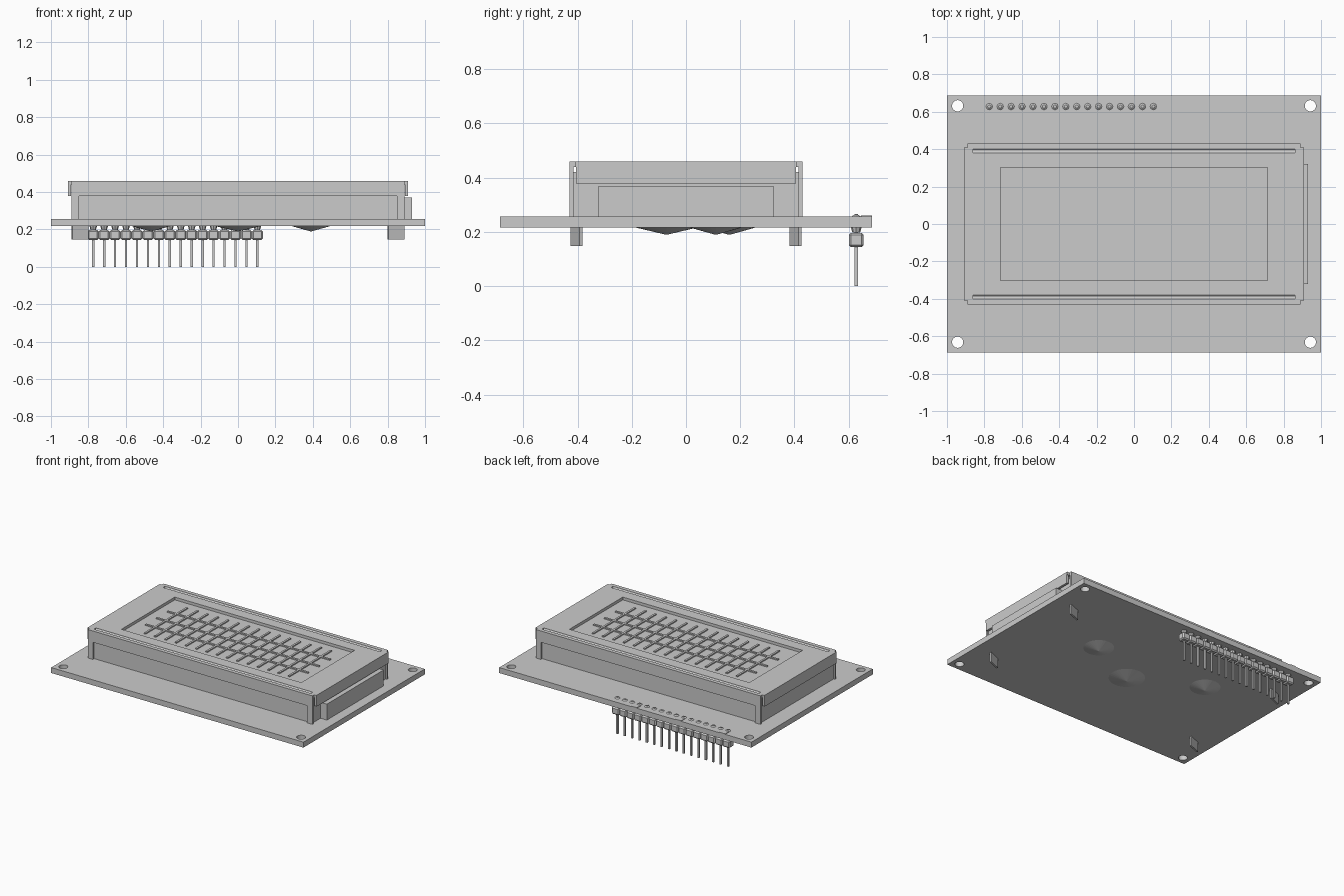
import bpy
from math import radians
from mathutils import Matrix

cube = bpy.data.objects.get("Cube")
if cube:
    bpy.data.objects.remove(cube, do_unlink=True)

grey = bpy.data.materials.new("plain_grey")
GREY = (0.6, 0.6, 0.6, 1)
grey.diffuse_color = GREY
grey.use_nodes = True
grey.node_tree.nodes["Principled BSDF"].inputs["Base Color"].default_value = GREY


def finish(name):
    ob = bpy.context.object
    ob.name = name
    ob.data.materials.append(grey)
    return ob


def box(name, x, y, z, turn=0):
    """Box from three (low, high) ranges, optionally turned about z."""
    mid = [sum(r) / 2 for r in (x, y, z)]
    bpy.ops.mesh.primitive_cube_add(size=1, location=mid, rotation=(0, 0, turn))
    ob = finish(name)
    ob.data.transform(Matrix.Diagonal([r[1] - r[0] for r in (x, y, z)] + [1]))
    return ob


def cone(name, at, r1, r2, depth, sides=24, rot=(0, 0, 0)):
    bpy.ops.mesh.primitive_cone_add(vertices=sides, radius1=r1, radius2=r2,
                                    depth=depth, location=at, rotation=rot)
    return finish(name)


def cut(target, cutters):
    """Subtract each cutter, then discard it."""
    bpy.context.view_layer.objects.active = target
    for c in cutters:
        c.hide_render = True
        mod = target.modifiers.new("cut", "BOOLEAN")
        mod.object, mod.operation, mod.solver = c, "DIFFERENCE", "EXACT"
        bpy.ops.object.modifier_apply(modifier=mod.name)
        bpy.data.objects.remove(c, do_unlink=True)


SIGNS = (-1, 1)
CORNERS = [(sx, sy) for sx in SIGNS for sy in SIGNS]
BOTTOM, TOP = 0.217, 0.256      # board faces
FLAP, LID, CROWN = 0.379, 0.44, 0.46


def span(s, a, b):
    return sorted((s * a, s * b))


# Circuit board with mounting holes
board = box("circuit_board", (-1, 1), (-0.687, 0.687), (BOTTOM, TOP))
cut(board, [cone("hole", (sx * 0.943, sy * 0.632, 0.24), 0.03, 0.03, 0.2, 32)
            for sx, sy in CORNERS])

# Display body, glass and side light
box("display_body", (-0.88, 0.88), (-0.415, 0.415), (TOP, 0.42))
box("display_glass", (-0.88, 0.88), (-0.4, 0.4), (0.42, LID))
box("side_light", (0.87, 0.93), (-0.322, 0.322), (TOP, 0.37))

# Bezel lid with window, notched corners and pressed grooves
lid = box("bezel_lid", (-0.908, 0.908), (-0.43, 0.43), (LID, CROWN))
cutters = [box("window", (-0.713, 0.713), (-0.302, 0.302), (0.4, 0.5))]
cutters += [box("notch", span(sx, 0.89, 0.95), span(sy, 0.41, 0.5), (0.4, 0.5))
            for sx, sy in CORNERS]
cutters += [cone("groove", (0, s * 0.391, CROWN), 0.011, 0.011, 1.72, 16,
                 (0, radians(90), 0)) for s in SIGNS]
cut(lid, cutters)

# Bezel walls, end flaps, legs and the twisted tabs under the board
for s, side in zip(SIGNS, ("right", "left")):
    box(side + "_bezel_flap", span(s, 0.892, 0.908), (-0.405, 0.405), (FLAP, LID))
for s, side in zip(SIGNS, ("front", "back")):
    box(side + "_bezel_wall", (-0.89, 0.89), span(s, 0.415, 0.43), (FLAP, LID))
for sx, sy in CORNERS:
    box("bezel_leg", span(sx, 0.85, 0.89), span(sy, 0.415, 0.43), (TOP, FLAP))
    box("twisted_tab", span(sx, 0.799, 0.891), span(sy, 0.398, 0.41),
        (0.147, BOTTOM), radians(22))

# Fine grid between the character cells: sixteen columns, four rows
PITCH_X, PITCH_Y, BAR = 0.0816, 0.123, 0.007
for i in range(1, 16):
    x = (i - 8) * PITCH_X
    box("cell_column_bar", (x - BAR, x + BAR), (-0.24, 0.24), (LID, 0.448))
for j in (-1, 0, 1):
    y = j * PITCH_Y
    box("cell_row_bar", (-0.646, 0.646), (y - BAR, y + BAR), (LID, 0.448))

# Shallow chip blobs under the board
for x, y, r in ((-0.465, 0.16, 0.1), (0, -0.072, 0.118), (0.39, 0.11, 0.1)):
    cone("chip_blob", (x, y, BOTTOM - 0.0135), 0.004, r, 0.027, 32)

# Pin header: chamfered block, square pin and solder joints per position
PIN_Y = 0.628
for i in range(16):
    x = -0.774 + i * 0.0585
    block = box("header_block", (x - 0.0293, x + 0.0293),
                (PIN_Y - 0.0275, PIN_Y + 0.0275), (0.144, 0.196))
    mod = block.modifiers.new("chamfer", "BEVEL")
    mod.width, mod.segments = 0.008, 1
    box("header_pin", (x - 0.006, x + 0.006), (PIN_Y - 0.006, PIN_Y + 0.006),
        (0, 0.265))
    cone("solder_top", (x, PIN_Y, TOP + 0.003), 0.018, 0.009, 0.006, 8)
    cone("solder_bottom", (x, PIN_Y, BOTTOM - 0.01), 0.014, 0.02, 0.02, 8)

# Small raised marks along the back edge
for x in (-0.77, -0.42, -0.07):
    box("edge_mark", (x - 0.022, x + 0.022), (0.645, 0.687), (TOP, TOP + 0.004))
